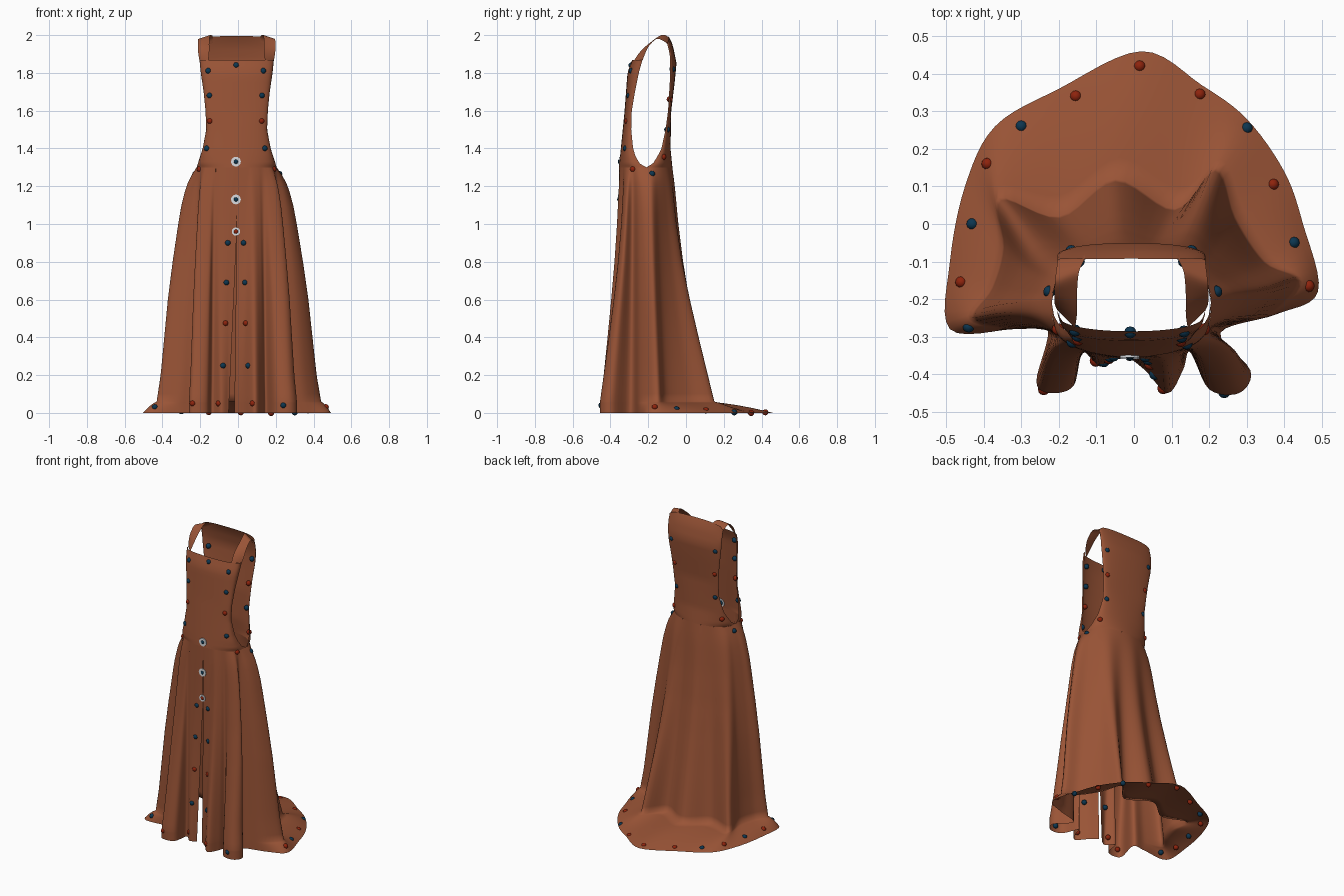
import bpy, bmesh, math
from mathutils import Vector, Matrix
from mathutils.bvhtree import BVHTree

if "Cube" in bpy.data.objects:
    bpy.data.objects.remove(bpy.data.objects["Cube"])


def material(name, color):
    mat = bpy.data.materials.new(name)
    mat.use_nodes = True
    mat.diffuse_color = (*color, 1)
    mat.node_tree.nodes["Principled BSDF"].inputs["Base Color"].default_value = (*color, 1)
    return mat


brown = material("russet cloth", (0.32, 0.088, 0.037))
blue = material("deep blue", (0.004, 0.037, 0.08))
red = material("dark red", (0.27, 0.017, 0.004))
white = material("pale grey", (0.7, 0.72, 0.75))

MID = -0.007          # the garment sits slightly off the centre line
WAIST = 1.3           # bottom of the armholes


def lookup(table, z):
    """Piecewise linear value of a table of (z, value) pairs, z rising."""
    if z <= table[0][0]:
        return table[0][1]
    for (a, p), (b, q) in zip(table, table[1:]):
        if z <= b:
            return p + (q - p) * (z - a) / (b - a)
    return table[-1][1]


def spline(points, steps):
    """Catmull-Rom curve through a list of vectors or numbers."""
    ends = [points[0]] + points + [points[-1]]
    out = []
    for i in range(len(points) - 1):
        a, b, c, d = ends[i:i + 4]
        for k in range(steps):
            t = k / steps
            out.append(0.5 * (2 * b + (c - a) * t + (2 * a - 5 * b + 4 * c - d) * t * t
                              + (3 * b - a - 3 * c + d) * t ** 3))
    return out + [points[-1]]


cloth_verts, cloth_faces = [], []


def sheet(name, rows, flip=False):
    """Smooth cloth sheet from rows of points."""
    n = len(rows[0])
    verts = [p for row in rows for p in row]
    faces = []
    for r in range(len(rows) - 1):
        for c in range(n - 1):
            f = (r * n + c, r * n + c + 1, (r + 1) * n + c + 1, (r + 1) * n + c)
            faces.append(f[::-1] if flip else f)
    base = len(cloth_verts)
    cloth_verts.extend(verts)
    cloth_faces.extend([i + base for i in f] for f in faces)
    mesh = bpy.data.meshes.new(name)
    mesh.from_pydata(verts, [], faces)
    mesh.materials.append(brown)
    mesh.shade_smooth()
    bpy.context.collection.objects.link(bpy.data.objects.new(name, mesh))


# Bodice tables against height: half width, centre lines and armhole edges
width = [(1.3, .212), (1.35, .196), (1.4, .18), (1.5, .161), (1.6, .165),
         (1.7, .175), (1.8, .19), (1.87, .197)]
front_y = [(1.3, -.355), (1.4, -.345), (1.6, -.325), (1.8, -.31), (1.87, -.285)]
back_y = [(1.3, -.072), (1.4, -.082), (1.6, -.078), (1.75, -.06), (1.85, -.05),
          (1.95, -.07), (2, -.095)]
hole_front = [(1.3, -.21), (1.32, -.245), (1.36, -.268), (1.4, -.28), (1.5, -.29),
              (1.6, -.287), (1.7, -.27), (1.8, -.25), (1.87, -.23)]
hole_back = [(1.3, -.21), (1.32, -.175), (1.36, -.15), (1.4, -.13), (1.5, -.108),
             (1.6, -.095), (1.8, -.083), (1.9, -.085), (1.95, -.1)]
FRONT_PART, BACK_PART = (front_y, hole_front, 0.65), (back_y, hole_back, 0.85)


def section(angle, z, centre, edge, power):
    """Point on the rounded bodice section, angle measured from the centre line."""
    bulge = abs(math.cos(angle)) ** power
    e = lookup(edge, z)
    return Vector((MID + lookup(width, z) * math.sin(angle),
                   e + (lookup(centre, z) - e) * bulge, z))


def panel(name, part, top, flip):
    rows = []
    for r in range(29):
        t = (r / 28) ** 1.5
        row = []
        for c in range(33):
            u = c / 16 - 1
            z = WAIST + (top(abs(u)) - WAIST) * t
            row.append(section(u * math.pi / 2, z, *part))
        rows.append(row)
    sheet(name, rows, flip)


panel("bodice_front", FRONT_PART, lambda u: 1.868, False)
panel("bodice_back", BACK_PART, lambda u: 1.995 - 0.04 * u ** 3, True)

# Shoulder straps, mirrored, lapping over the back
outer = spline([Vector(p) for p in [(.197, -.23, 1.865), (.204, -.213, 1.91), (.205, -.19, 1.95),
                                    (.203, -.15, 1.98), (.197, -.1, 1.955), (.197, -.087, 1.92)]], 6)
inner = spline([Vector(p) for p in [(.15, -.276, 1.865), (.145, -.24, 1.915), (.145, -.19, 1.96),
                                    (.14, -.13, 2), (.125, -.094, 1.99), (.125, -.08, 1.96)]], 6)
for side, label in ((1, "left"), (-1, "right")):
    rows = []
    for a, b in zip(outer, inner):
        pts = [a.lerp(b, k / 4) for k in range(5)]
        rows.append([Vector((MID + side * p.x, p.y, p.z)) for p in pts])
    sheet(label + "_strap", rows, side > 0)

# Hem in hundredths, counter-clockwise from the front slit, and where the back meets the floor
hem = [(-2, -35), (3, -39), (9, -45), (13, -39), (15, -34), (20, -44), (28, -45), (31, -39),
       (23, -29), (38, -24), (49, -18), (45, 0), (40, 14), (30, 28), (18, 37), (2, 46),
       (-20, 36), (-37, 26), (-45, 10), (-49, -10), (-49, -28), (-32, -28), (-23, -28),
       (-26, -42), (-22, -45), (-16, -43), (-14, -34), (-9, -38), (-5, -36)]
landing = [(36, -24), (44, -15), (35, -10), (27, 2), (22, 15), (11, 4), (-5, 12), (-20, 2),
           (-36, 7), (-35, -6), (-38, -17), (-43, -25)]
hem = [Vector((x, y, 0)) / 100 for x, y in hem]
floor = list(hem)
floor[9:21] = [Vector((x, y, 0)) / 100 for x, y in landing]

# Waist angles follow the smoothed direction of the folds below
axis = Vector((MID, -0.2, 0))
angles = []
for i in range(len(floor)):
    near = floor[max(0, i - 2):i + 3]
    d = sum(((p - axis).normalized() for p in near), Vector())
    angles.append(math.atan2(d.x, -d.y) % math.tau)
angles[0], angles[-1] = 0, math.tau

STEPS = 6
hem_line, floor_line = spline(hem, STEPS), spline(floor, STEPS)
angle_line = spline(angles, STEPS)
waist_line = [section(a, WAIST, *(FRONT_PART if math.cos(a) > 0 else BACK_PART))
              for a in angle_line]
spread_x = [(.06, 1), (.2, .9), (.4, .81), (.6, .72), (.8, .6), (1, .46), (1.1, .38),
            (1.2, .26), (1.25, .15), (1.3, 0)]
spread_y = [(.06, 1), (.2, .86), (.4, .66), (.6, .47), (.8, .3), (1, .17), (1.2, .07), (1.3, 0)]
LAND = 0.06
rows = []
for r in range(31):
    z = WAIST + (LAND - WAIST) * r / 30
    sx, sy = lookup(spread_x, z), lookup(spread_y, z)
    row = []
    for a, w, f in zip(angle_line, waist_line, floor_line):
        # The hips swell at the sides first, the back corners follow lower down
        side = 1 if math.cos(a) > 0 else abs(math.sin(a)) ** 3
        row.append(Vector((w.x + (f.x - w.x) * (sy + (sx - sy) * side),
                           w.y + (f.y - w.y) * sy, z)))
    rows.append(row)
# Train spreading over the floor
for k in range(1, 7):
    t = k / 6
    row = [f.lerp(h, t) for f, h in zip(floor_line, hem_line)]
    for p in row:
        p.z = LAND * (1 - t) * (1 + 0.5 * t)
    rows.append(row)
# Front slit opens below the last button, its left edge hanging close to the centre
for row in rows:
    drop = max(0, 0.95 - row[0].z)
    row[0].x, row[-1].x = MID - 0.013 * drop, MID - 0.045 * drop
sheet("skirt", rows, True)

# Studs pressed partly into the cloth
tree = BVHTree.FromPolygons(cloth_verts, cloth_faces)
studs = {"blue": bmesh.new(), "red": bmesh.new()}


def stud(color, start, direction):
    hit = tree.ray_cast(Vector(start), Vector(direction))[0]
    if hit:
        sunk = hit + Vector(direction) * 0.007
        bmesh.ops.create_uvsphere(studs[color], u_segments=12, v_segments=8, radius=0.016,
                                  matrix=Matrix.Translation(sunk))
    return hit


FRONT, BACK, DOWN = (0, 1, 0), (0, -1, 0), (0, 0, -1)
# Front rows: offset from the centre line and height
pairs = {"blue": [(.145, 1.81), (.138, 1.68), (.152, 1.4), (.042, .9), (.05, .69), (.068, .25)],
         "red": [(.136, 1.545), (.055, .475), (.09, .05)]}
for color, spots in pairs.items():
    for x, z in spots:
        for s in (1, -1):
            stud(color, (s * x - .012, -1, z), FRONT)
for color, x, z in (("blue", -.01, 1.84), ("blue", -.44, .03), ("blue", .24, .04),
                    ("red", -.24, .05)):
    stud(color, (x, -1, z), FRONT)

# Armhole and back rows
for s in (1, -1):
    for color, y, z in (("red", -.28, 1.29), ("blue", -.18, 1.265), ("red", -.12, 1.355)):
        stud(color, (s, y, z), (-s, 0, 0))
    for color, x, z in (("blue", .14, 1.5), ("red", .145, 1.66), ("blue", .16, 1.82)):
        stud(color, (s * x + MID, 1, z), BACK)

# Train rows
train = {"blue": [(-.3, .26), (.3, .255), (-.43, 0), (.425, -.05)],
         "red": [(.015, .42), (-.155, .34), (.175, .345), (-.39, .16), (.37, .105),
                 (-.46, -.155), (.465, -.165)]}
for color, spots in train.items():
    for x, y in spots:
        stud(color, (x, y, 1), DOWN)

# Centre buttons on pale backing discs, the lowest nearly covering its disc
discs = bmesh.new()
for color, z, radius in (("blue", 1.33, .026), ("blue", 1.13, .026), ("red", .96, .022)):
    hit = stud(color, (MID - .004, -1, z), FRONT)
    if hit:
        turn = Matrix.Rotation(math.pi / 2, 4, "X")
        bmesh.ops.create_cone(discs, cap_ends=True, segments=16, radius1=radius, radius2=radius,
                              depth=.008, matrix=Matrix.Translation(hit) @ turn)


def finish(bm, name, mat, smooth):
    mesh = bpy.data.meshes.new(name)
    bm.to_mesh(mesh)
    bm.free()
    mesh.materials.append(mat)
    if smooth:
        mesh.shade_smooth()
    bpy.context.collection.objects.link(bpy.data.objects.new(name, mesh))


finish(studs["blue"], "blue_studs", blue, True)
finish(studs["red"], "red_studs", red, True)
finish(discs, "button_backings", white, False)
